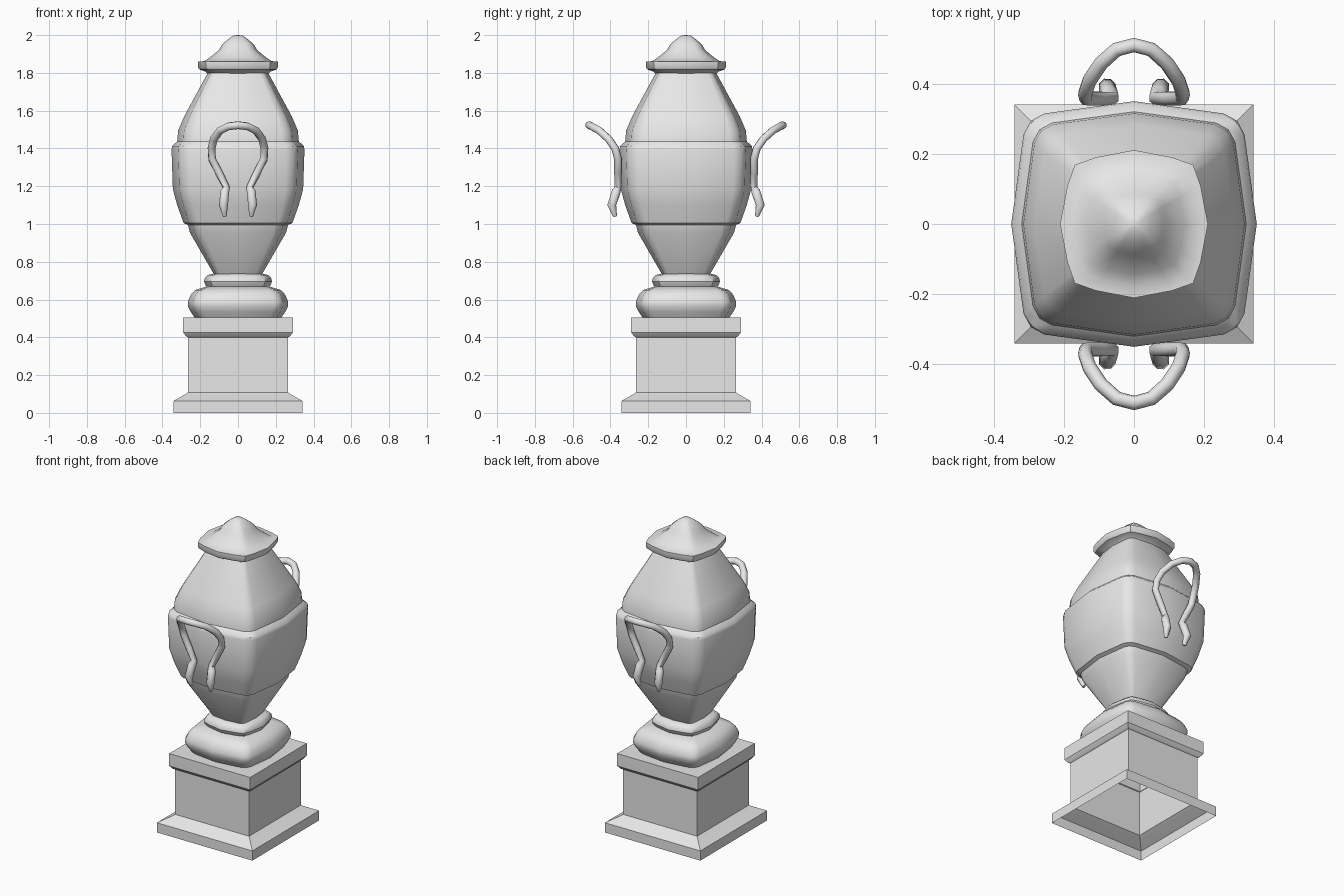
import bpy, bmesh, math

cube = bpy.data.objects.get("Cube")
if cube:
    bpy.data.objects.remove(cube)

stone = bpy.data.materials.new("pale_stone")
stone.use_nodes = True
stone.diffuse_color = (0.8, 0.8, 0.8, 1)
stone.node_tree.nodes["Principled BSDF"].inputs["Base Color"].default_value = (0.8, 0.8, 0.8, 1)


def ring_from(quarter):
    """Turn one quarter of a cross-section into the whole ring."""
    ring = []
    for turn in range(4):
        c, s = round(math.cos(turn * math.pi / 2)), round(math.sin(turn * math.pi / 2))
        ring += [(x * c - y * s, x * s + y * c) for x, y in quarter]
    return ring


def finish(obj, angle):
    obj.data.materials.append(stone)
    bpy.ops.object.select_all(action='DESELECT')
    obj.select_set(True)
    bpy.context.view_layer.objects.active = obj
    bpy.ops.object.shade_smooth_by_angle(angle=math.radians(angle))


def loft(name, section, profile, angle=35, cap_bottom=True, cap_top=True):
    """Stack scaled copies of a cross-section along a (radius, height) profile."""
    bm = bmesh.new()
    rings = [[bm.verts.new((x * r, y * r, z)) for x, y in section] for r, z in profile]
    n = len(section)
    for low, high in zip(rings, rings[1:]):
        for i in range(n):
            j = (i + 1) % n
            bm.faces.new((low[i], low[j], high[j], high[i]))
    if cap_bottom:
        bm.faces.new(rings[0][::-1])
    if cap_top:
        bm.faces.new(rings[-1])
    mesh = bpy.data.meshes.new(name)
    bm.to_mesh(mesh)
    bm.free()
    obj = bpy.data.objects.new(name, mesh)
    bpy.context.collection.objects.link(obj)
    finish(obj, angle)
    return obj


# Cross-sections: plain square, bulging square, softer bulging square
square = ring_from([(1, 1)])
bulged = ring_from([(1, 0), (0.9, 0.73), (0.84, 0.84), (0.73, 0.9)])
soft = ring_from([(1, 0), (0.9, 0.52), (0.8, 0.8), (0.52, 0.9)])

# Square pedestal, hollow underneath
loft("pedestal", square,
     [(0.342, 0), (0.342, 0.063), (0.285, 0.095), (0.265, 0.108), (0.265, 0.4),
      (0.275, 0.405), (0.29, 0.425), (0.29, 0.505)], angle=30, cap_bottom=False)

# Moulded foot and the small collar on it
loft("foot", bulged,
     [(0.23, 0.505), (0.25, 0.535), (0.265, 0.565), (0.265, 0.59), (0.25, 0.625),
      (0.228, 0.65), (0.19, 0.662), (0.165, 0.67)])
loft("collar", soft,
     [(0.16, 0.66), (0.174, 0.68), (0.18, 0.695), (0.175, 0.715), (0.16, 0.73), (0.125, 0.738)])

# Urn body
loft("urn_body", bulged,
     [(0.125, 0.73), (0.255, 0.955), (0.265, 0.995), (0.288, 1.005), (0.322, 1.1),
      (0.345, 1.185), (0.352, 1.395), (0.348, 1.413), (0.322, 1.437), (0.317, 1.495),
      (0.285, 1.57), (0.16, 1.8)])

# Lid with a rim and a low bell-shaped top
loft("lid", soft,
     [(0.16, 1.795), (0.175, 1.808), (0.204, 1.818), (0.212, 1.83), (0.212, 1.86), (0.178, 1.862),
      (0.145, 1.885), (0.1, 1.922), (0.085, 1.95), (0.05, 1.98), (0.025, 1.997), (0.004, 2.0)])

# Looped handles: half a path (x, y, z, thickness), mirrored across the middle
half = [(0.07, 0.375, 1.04, 0.5), (0.077, 0.393, 1.1, 1.2), (0.07, 0.37, 1.17, 1.2),
        (0.062, 0.36, 1.195, 0.9), (0.1, 0.36, 1.27, 1), (0.137, 0.36, 1.345, 1),
        (0.14, 0.375, 1.4, 1), (0.128, 0.41, 1.45, 1), (0.095, 0.46, 1.495, 1),
        (0.05, 0.5, 1.517, 1)]
path = half + [(0, 0.513, 1.523, 1)] + [(-x, y, z, t) for x, y, z, t in half[::-1]]

for name, side in (("front_handle", -1), ("back_handle", 1)):
    curve = bpy.data.curves.new(name, 'CURVE')
    curve.dimensions = '3D'
    curve.bevel_depth = 0.021
    curve.bevel_resolution = 2
    curve.use_fill_caps = True
    spline = curve.splines.new('POLY')
    spline.points.add(len(path) - 1)
    for point, (x, y, z, t) in zip(spline.points, path):
        point.co = (x, y * side, z, 1)
        point.radius = t
    handle = bpy.data.objects.new(name, curve)
    bpy.context.collection.objects.link(handle)
    bpy.ops.object.select_all(action='DESELECT')
    handle.select_set(True)
    bpy.context.view_layer.objects.active = handle
    bpy.ops.object.convert(target='MESH')
    finish(bpy.context.view_layer.objects.active, 50)
